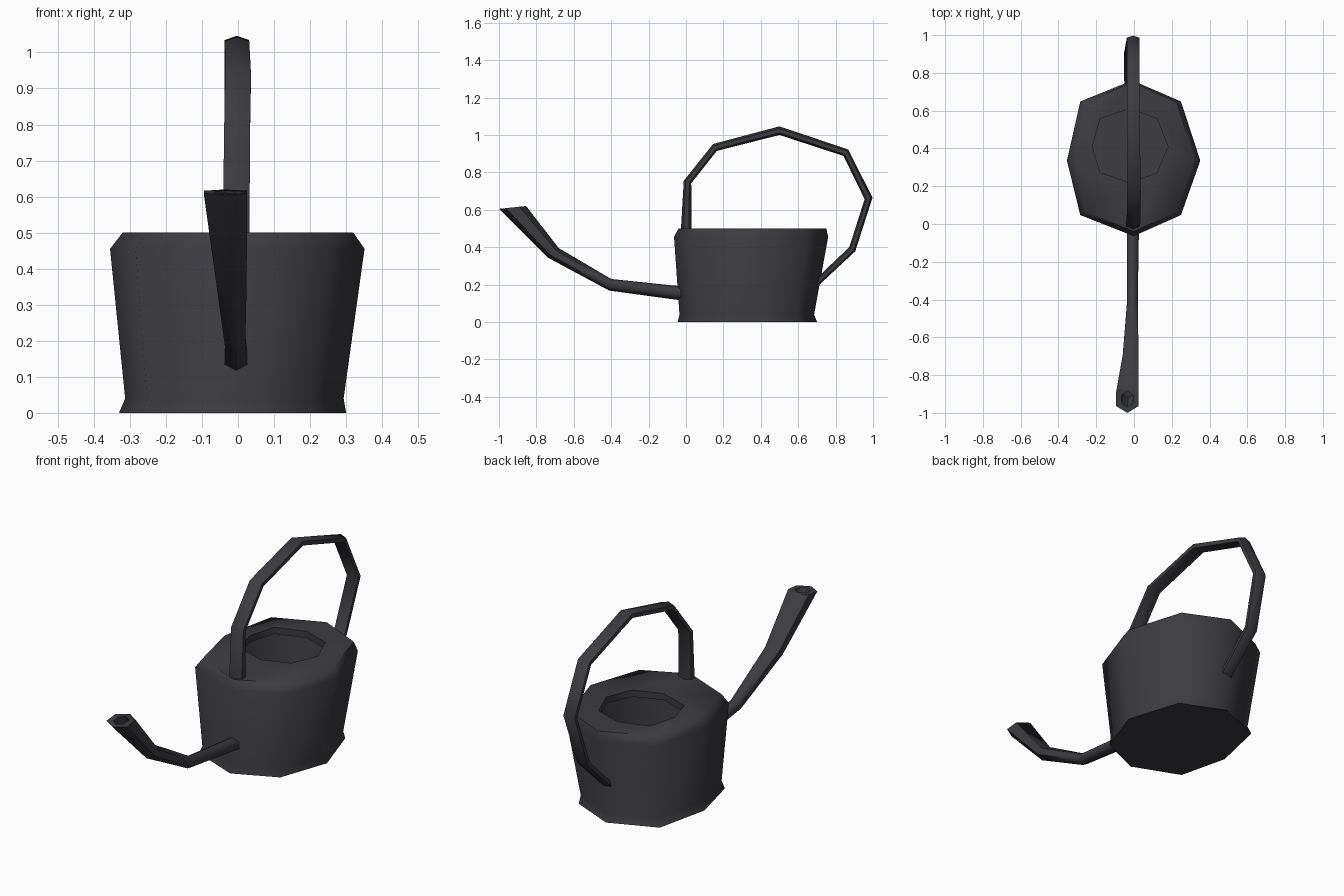
import bpy, bmesh, math
from mathutils import Vector

if "Cube" in bpy.data.objects:
    bpy.data.objects.remove(bpy.data.objects["Cube"])

mat = bpy.data.materials.new("dark_grey_metal")
mat.diffuse_color = (0.045, 0.045, 0.054, 1)
mat.use_nodes = True
mat.node_tree.nodes["Principled BSDF"].inputs["Base Color"].default_value = mat.diffuse_color


def loft(name, rings, angle):
    """Skin a list of equal-sized point rings, capping both ends."""
    bm = bmesh.new()
    vr = [[bm.verts.new(p) for p in r] for r in rings]
    n = len(vr[0])
    for a, b in zip(vr, vr[1:]):
        for i in range(n):
            j = (i + 1) % n
            bm.faces.new((a[i], a[j], b[j], b[i]))
    bm.faces.new(vr[0])
    bm.faces.new(vr[-1])
    bmesh.ops.recalc_face_normals(bm, faces=bm.faces)
    me = bpy.data.meshes.new(name)
    bm.to_mesh(me)
    bm.free()
    ob = bpy.data.objects.new(name, me)
    bpy.context.collection.objects.link(ob)
    me.materials.append(mat)
    bpy.ops.object.select_all(action='DESELECT')
    bpy.context.view_layer.objects.active = ob
    ob.select_set(True)
    bpy.ops.object.shade_smooth_by_angle(angle=math.radians(angle))
    return ob


# slightly uneven octagon used for every level of the pot
OCT = [(1, -.03), (.71, .73), (-.02, 1), (-.8, .73),
       (-1, -.03), (-.8, -.73), (0, -1), (.71, -.73)]


def oct_ring(cx, cy, rx, ry, z):
    return [(cx + u * rx, cy + v * ry, z) for u, v in OCT]


# pot: flared foot, tapered wall, chamfered shoulder, filler hole, hollow inside
loft("pot_body", [oct_ring(*r) for r in [
    (-.015, .328, .315, .373, 0),
    (-.01, .325, .303, .36, .04),
    (-.002, .348, .353, .412, .455),
    (0, .355, .32, .395, .5),
    (-.02, .415, .2, .195, .5),
    (-.02, .415, .2, .195, .465),
    (0, .352, .31, .37, .455),
    (-.01, .328, .275, .33, .03)]], 58)


def tube_ring(x, half, top, bot):
    """Six-sided section spanning two side-view points, with a half width in x."""
    t, b = Vector((x, *top)), Vector((x, *bot))
    mid, up = (t + b) / 2, (t - b) / 2
    side = Vector((half / math.sin(math.pi / 3), 0, 0))
    return [mid + up * math.cos(k * math.pi / 3) + side * math.sin(k * math.pi / 3)
            for k in range(6)]


# spout, with a recessed opening at the mouth
loft("spout", [tube_ring(*r) for r in [
    (-.005, .032, (.03, .185), (.03, .108)),
    (-.008, .028, (-.40, .23), (-.41, .168)),
    (-.018, .042, (-.68, .395), (-.74, .345)),
    (-.035, .06, (-.855, .62), (-1.0, .605)),
    (-.035, .03, (-.885, .617), (-.97, .608)),
    (-.03, .025, (-.86, .56), (-.92, .54))]], 62)

# hoop handle
loft("handle", [tube_ring(*r) for r in [
    (-.005, .037, (-.028, .48), (.03, .48)),
    (-.003, .036, (-.012, .755), (.028, .742)),
    (0, .036, (.145, .952), (.165, .915)),
    (-.003, .034, (.5, 1.046), (.5, 1.0)),
    (-.004, .034, (.868, .922), (.842, .888)),
    (-.005, .033, (.997, .665), (.955, .657)),
    (-.022, .032, (.905, .378), (.873, .4)),
    (-.02, .03, (.69, .178), (.67, .208))]], 62)
